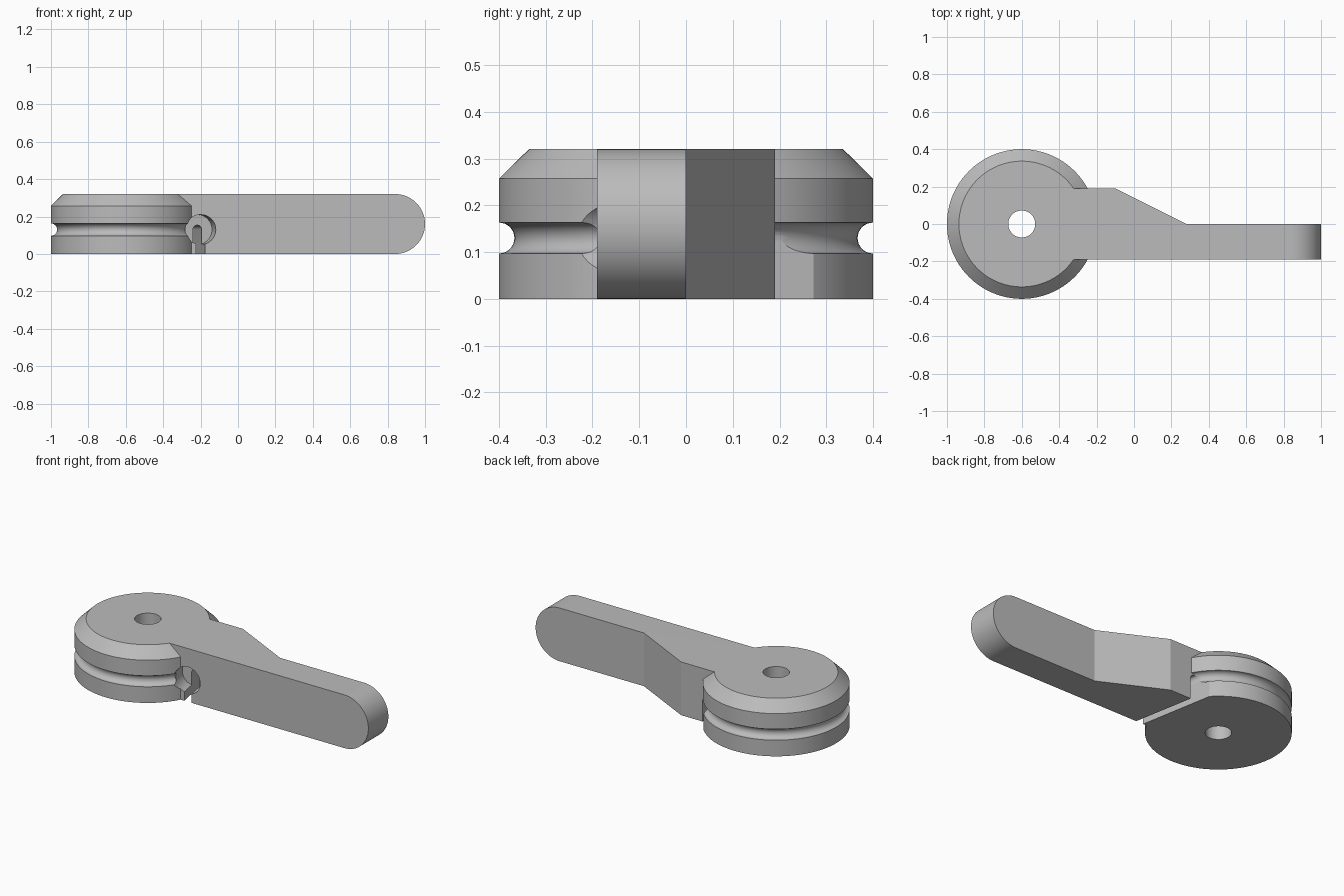
import bpy, bmesh, math
from mathutils import Vector, Matrix

cube = bpy.data.objects.get("Cube")
if cube:
    bpy.data.objects.remove(cube, do_unlink=True)

HEIGHT, HALF_WIDTH, ROPE_Z = 0.32, 0.19, 0.13

grey = bpy.data.materials.new("plain_grey")
grey.use_nodes = True
grey.diffuse_color = (0.5, 0.5, 0.5, 1)
grey.node_tree.nodes["Principled BSDF"].inputs["Base Color"].default_value = (0.5, 0.5, 0.5, 1)


def finish(name, bm):
    bmesh.ops.recalc_face_normals(bm, faces=bm.faces)
    mesh = bpy.data.meshes.new(name)
    bm.to_mesh(mesh)
    bm.free()
    mesh.materials.append(grey)
    obj = bpy.data.objects.new(name, mesh)
    bpy.context.collection.objects.link(obj)
    return obj


def prism(bm, points, sweep):
    """Extrude a closed outline along a vector."""
    face = bm.faces.new([bm.verts.new(p) for p in points])
    geom = bmesh.ops.extrude_face_region(bm, geom=[face])["geom"]
    moved = [g for g in geom if isinstance(g, bmesh.types.BMVert)]
    bmesh.ops.translate(bm, verts=moved, vec=sweep)


def arc(cx, cz, radius, start, end, steps):
    angles = [math.radians(start + (end - start) * i / steps) for i in range(steps + 1)]
    return [(cx + radius * math.cos(a), cz + radius * math.sin(a)) for a in angles]


def combine(target, other, operation):
    mod = target.modifiers.new(other.name, 'BOOLEAN')
    mod.operation, mod.solver, mod.object = operation, 'EXACT', other
    bpy.context.view_layer.objects.active = target
    bpy.ops.object.modifier_apply(modifier=mod.name)
    bpy.data.objects.remove(other, do_unlink=True)


# Grooved wheel with bore and chamfered top rim
wheel_centre = Vector((-0.6, 0, 0))
profile = [(0.072, 0), (0.4, 0)]
profile += arc(0.4, ROPE_Z, 0.033, 270, 90, 16)
profile += [(0.4, 0.257), (0.336, HEIGHT), (0.072, HEIGHT)]
bm = bmesh.new()
ring = [bm.verts.new(wheel_centre + Vector((r, 0, z))) for r, z in profile]
edges = [bm.edges.new((ring[i - 1], ring[i])) for i in range(len(ring))]
bmesh.ops.spin(bm, geom=ring + edges, cent=wheel_centre, axis=(0, 0, 1),
               angle=math.tau, steps=128)
bmesh.ops.remove_doubles(bm, verts=bm.verts, dist=0.0001)
wheel = finish("wheel_and_lever", bm)

# Lever arm with a fully rounded tip
plan = [(-0.45, -HALF_WIDTH), (1, -HALF_WIDTH), (1, 0), (0.28, 0),
        (-0.1, HALF_WIDTH), (-0.45, HALF_WIDTH)]
bm = bmesh.new()
prism(bm, [(x, y, 0) for x, y in plan], (0, 0, HEIGHT))
tip = [e for e in bm.edges
       if all(v.co.x > 0.99 for v in e.verts)
       and abs(e.verts[0].co.z - e.verts[1].co.z) < 0.01]
bmesh.ops.bevel(bm, geom=tip, offset=HEIGHT / 2 - 0.0005, segments=20, profile=0.5,
                affect='EDGES')
combine(wheel, finish("lever_arm", bm), 'UNION')

# Slanted cord slot, open at the bottom, with an arched roof
mouth = Vector((-0.2, -HALF_WIDTH, 0))
along = Vector((-0.18, 1, 0)).normalized()
across = Vector((along.y, -along.x, 0))
half = 0.024
outline = [(half, -0.1)] + arc(0, ROPE_Z, half, 0, 180, 12) + [(-half, -0.1)]
bm = bmesh.new()
start = mouth - along * 0.3
prism(bm, [start + across * s + Vector((0, 0, z)) for s, z in outline], along * 1.1)
combine(wheel, finish("slot_cutter", bm), 'DIFFERENCE')

# Round blind pocket at the slot mouth
bm = bmesh.new()
start = mouth - along * 0.2
prism(bm, [start + across * s + Vector((0, 0, z))
           for s, z in arc(0, ROPE_Z, 0.08, 0, 360, 48)[:-1]], along * 0.3)
combine(wheel, finish("pocket_cutter", bm), 'DIFFERENCE')

# Smooth round surfaces, crisp corners
bpy.ops.object.select_all(action='DESELECT')
wheel.select_set(True)
bpy.context.view_layer.objects.active = wheel
bpy.ops.object.shade_smooth_by_angle(angle=math.radians(25))
